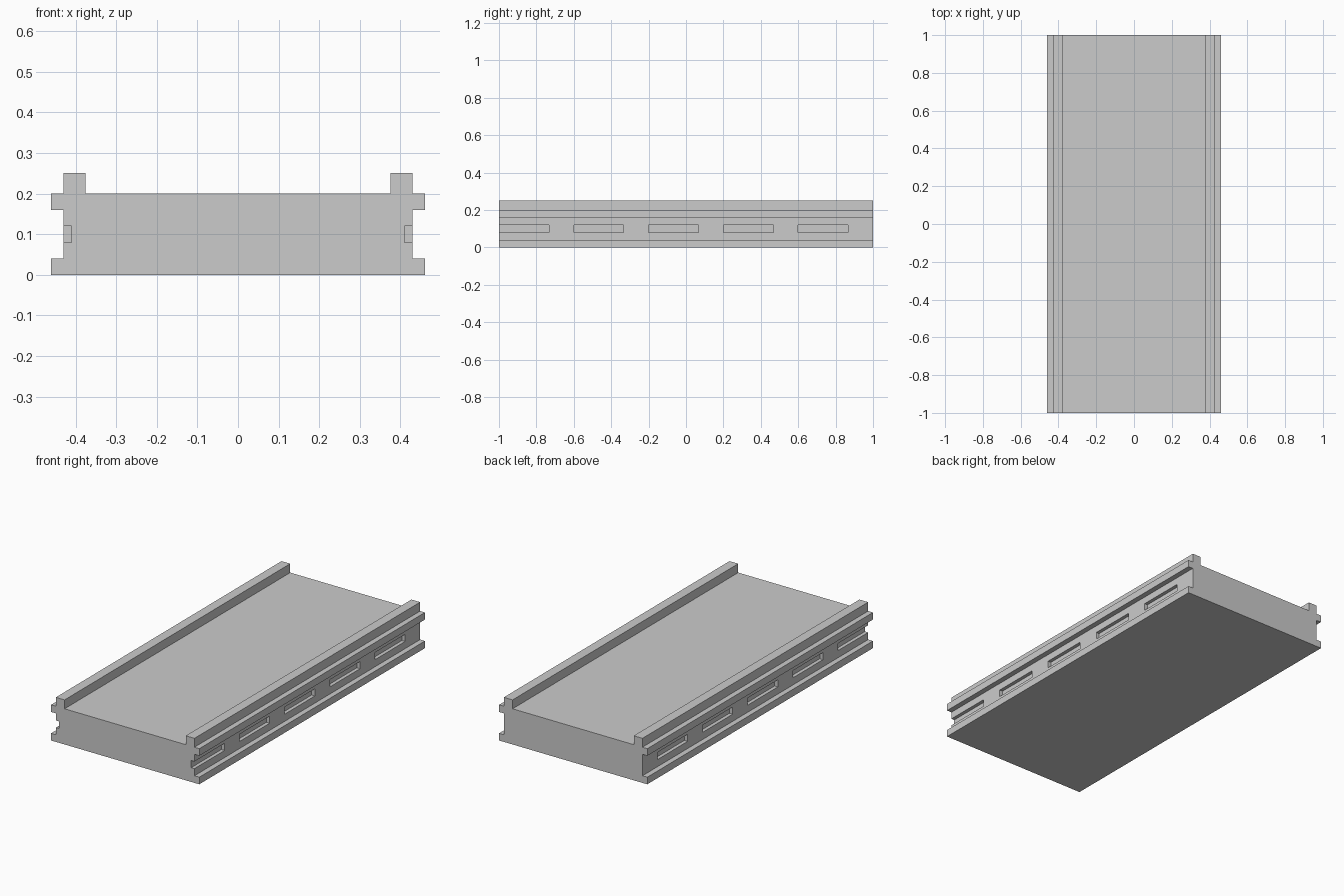
import bpy, bmesh

if "Cube" in bpy.data.objects:
    bpy.data.objects.remove(bpy.data.objects["Cube"])


def make_object(name, bm):
    bmesh.ops.recalc_face_normals(bm, faces=bm.faces)
    mesh = bpy.data.meshes.new(name)
    bm.to_mesh(mesh)
    bm.free()
    obj = bpy.data.objects.new(name, mesh)
    bpy.context.collection.objects.link(obj)
    return obj


def add_box(bm, lo, hi):
    cube = bmesh.ops.create_cube(bm, size=1)
    for v in cube["verts"]:
        for i in range(3):
            v.co[i] = hi[i] if v.co[i] > 0 else lo[i]


# Deck slab: mirrored cross-section with side channels and top rails
half = [(0.46, 0), (0.46, 0.04), (0.43, 0.04), (0.43, 0.16), (0.46, 0.16),
        (0.46, 0.2), (0.43, 0.2), (0.43, 0.25), (0.376, 0.25), (0.376, 0.2)]
profile = half + [(-x, z) for x, z in reversed(half)]
bm = bmesh.new()
face = bm.faces.new([bm.verts.new((x, -1, z)) for x, z in profile])
ext = bmesh.ops.extrude_face_region(bm, geom=[face], use_keep_orig=True)
new_verts = [g for g in ext["geom"] if isinstance(g, bmesh.types.BMVert)]
bmesh.ops.translate(bm, verts=new_verts, vec=(0, 2, 0))
deck = make_object("deck_slab", bm)

# Slot cutters: five per side, the first one open through the front end
bm = bmesh.new()
for side in (-1, 1):
    x0, x1 = sorted((side * 0.41, side * 0.445))
    for i in range(5):
        start = -1 + 0.4 * i
        add_box(bm, (x0, start - (0.05 if i == 0 else 0), 0.08),
                (x1, start + 0.267, 0.12))
cutter = make_object("slot_cutters", bm)
cutter.hide_render = True

# Cut the slots into the side channels
mod = deck.modifiers.new("slots", "BOOLEAN")
mod.operation = "DIFFERENCE"
mod.solver = "EXACT"
mod.object = cutter
bpy.context.view_layer.objects.active = deck
bpy.ops.object.modifier_apply(modifier=mod.name)
bpy.data.objects.remove(cutter)
